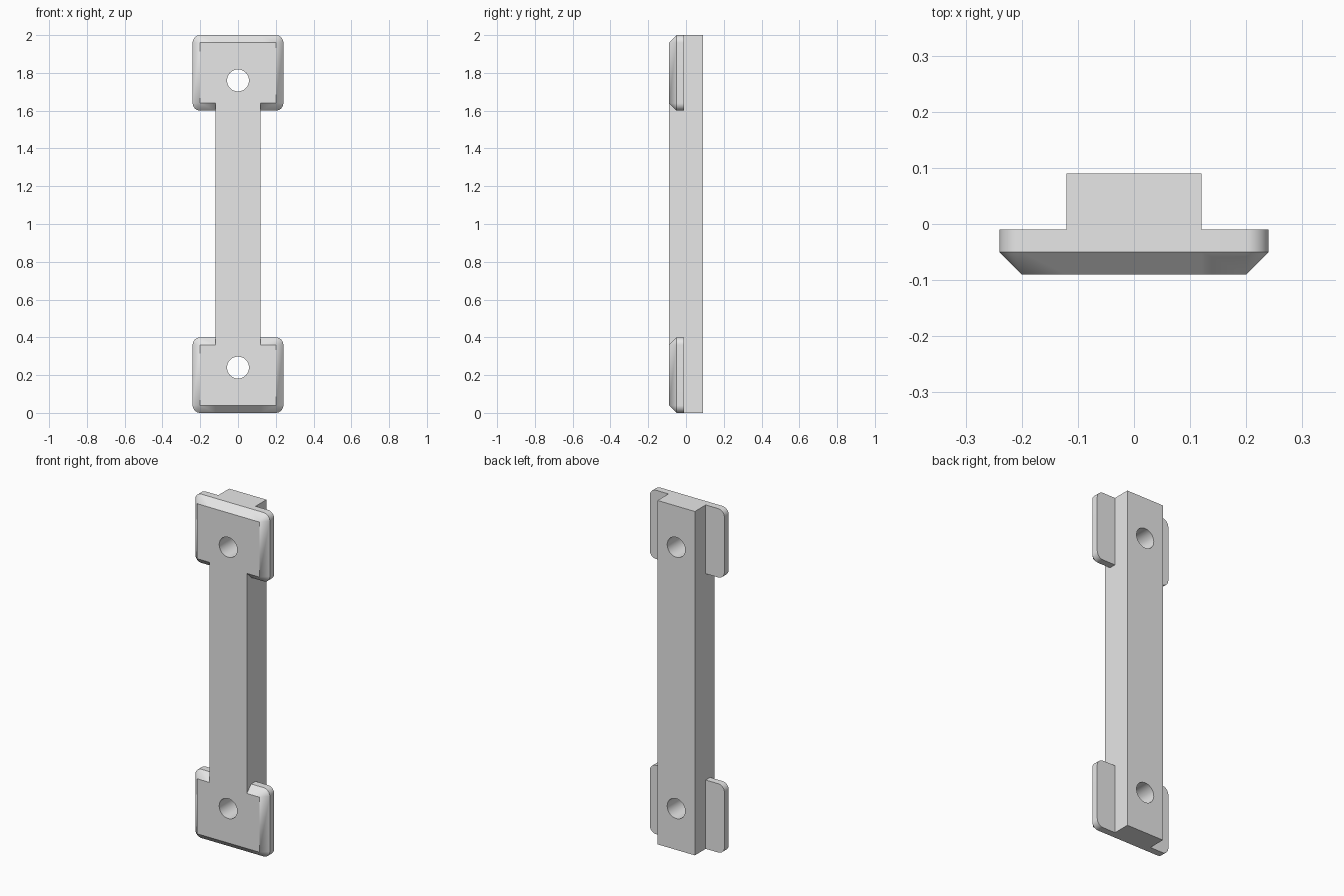
import bpy
import bmesh
from math import sin, cos, pi, radians

cube = bpy.data.objects.get("Cube")
if cube:
    bpy.data.objects.remove(cube, do_unlink=True)

FRONT, SHOULDER, PAD_BACK, BACK = -0.09, -0.05, -0.01, 0.09
BAR_HALF, PAD_HALF, BEVEL = 0.12, 0.24, 0.04
PAD_TALL, HEIGHT = 0.4, 2.0
HOLE_RADIUS, HOLE_INSET = 0.058, 0.24

grey = bpy.data.materials.new("light grey")
grey.use_nodes = True
grey.diffuse_color = (0.8, 0.8, 0.8, 1)
grey.node_tree.nodes["Principled BSDF"].inputs["Base Color"].default_value = (0.8, 0.8, 0.8, 1)


def loft(name, rings):
    """Join rings of points into a closed solid."""
    bm = bmesh.new()
    loops = [[bm.verts.new(p) for p in ring] for ring in rings]
    n = len(loops[0])
    for a, b in zip(loops, loops[1:]):
        for i in range(n):
            j = (i + 1) % n
            bm.faces.new((a[i], a[j], b[j], b[i]))
    bm.faces.new(loops[0][::-1])
    bm.faces.new(loops[-1])
    bmesh.ops.remove_doubles(bm, verts=bm.verts, dist=1e-5)
    bmesh.ops.recalc_face_normals(bm, faces=bm.faces)
    mesh = bpy.data.meshes.new(name)
    bm.to_mesh(mesh)
    bm.free()
    mesh.materials.append(grey)
    obj = bpy.data.objects.new(name, mesh)
    bpy.context.collection.objects.link(obj)
    return obj


def pad_ring(y, radius, z0, steps=12):
    """Rounded rectangle; radius zero gives the small sharp front outline."""
    cx, cz = PAD_HALF - BEVEL, PAD_TALL / 2 - BEVEL
    ring = []
    for k, (sx, sz) in enumerate(((1, 1), (-1, 1), (-1, -1), (1, -1))):
        for s in range(steps + 1):
            a = (k + s / steps) * pi / 2
            ring.append((sx * cx + radius * cos(a), y,
                         z0 + PAD_TALL / 2 + sz * cz + radius * sin(a)))
    return ring


def hole_ring(y, z, n=48):
    return [(HOLE_RADIUS * cos(2 * pi * i / n), y,
             z + HOLE_RADIUS * sin(2 * pi * i / n)) for i in range(n)]


def combine(target, tool, operation):
    mod = target.modifiers.new(operation.lower(), 'BOOLEAN')
    mod.operation = operation
    mod.solver = 'EXACT'
    mod.object = tool
    bpy.context.view_layer.objects.active = target
    bpy.ops.object.modifier_apply(modifier=mod.name)
    bpy.data.objects.remove(tool, do_unlink=True)


# Long bar with its front end edges chamfered
profile = [(FRONT, BEVEL), (SHOULDER, 0), (BACK, 0),
           (BACK, HEIGHT), (SHOULDER, HEIGHT), (FRONT, HEIGHT - BEVEL)]
bar = loft("mounting_bar", [[(x, y, z) for y, z in profile] for x in (-BAR_HALF, BAR_HALF)])

# Bevelled pads at both ends
for name, z0 in (("lower_pad", 0), ("upper_pad", HEIGHT - PAD_TALL)):
    pad = loft(name, [pad_ring(FRONT, 0, z0), pad_ring(SHOULDER, BEVEL, z0),
                      pad_ring(PAD_BACK, BEVEL, z0)])
    combine(bar, pad, 'UNION')

# Screw holes through both ends
for z in (HOLE_INSET, HEIGHT - HOLE_INSET):
    cutter = loft("hole_cutter", [hole_ring(y, z) for y in (-0.3, 0.3)])
    cutter.hide_render = True
    combine(bar, cutter, 'DIFFERENCE')

bpy.ops.object.select_all(action='DESELECT')
bar.select_set(True)
bpy.context.view_layer.objects.active = bar
bpy.ops.object.shade_smooth_by_angle(angle=radians(30))
